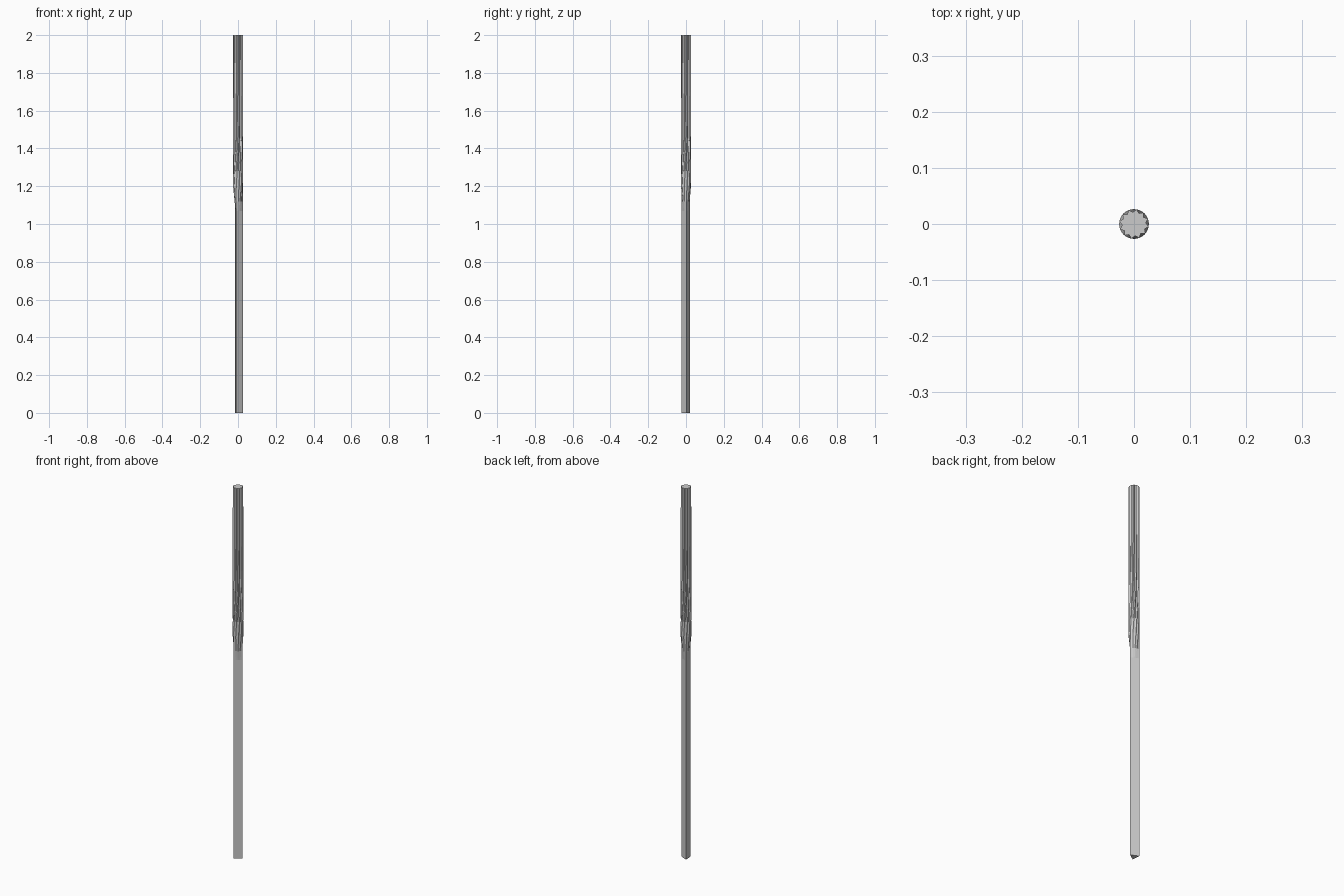
import bpy, bmesh
from math import sin, cos, pi, radians

if "Cube" in bpy.data.objects:
    bpy.data.objects.remove(bpy.data.objects["Cube"])

SIDES = 24            # 12 ridges and 12 grooves
START = radians(5)
R_TRI, R_OUT, R_IN = 0.0255, 0.0265, 0.021


def triangle_point(i):
    a = 2 * pi * i / SIDES
    r = R_TRI * cos(pi / 3) / cos(a % (2 * pi / 3) - pi / 3)
    return r * cos(a + START), r * sin(a + START)


def fluted_point(i, twist, depth):
    a = 2 * pi * i / SIDES + START + radians(twist)
    r = R_OUT if i % 2 == 0 else R_OUT - (R_OUT - R_IN) * depth
    return r * cos(a), r * sin(a)


# height, blend from triangle to flutes, twist in degrees, groove depth
sections = [
    (1.07, 0.0, 0, 0.0), (1.12, 0.4, 0, 0.2), (1.20, 1.0, 5, 0.4),
    (1.28, 1.0, 15, 0.7), (1.36, 1.0, 26, 0.9), (1.45, 1.0, 36, 1.0),
    (1.55, 1.0, 41, 1.0), (1.70, 1.0, 44, 1.0), (2.00, 1.0, 45, 1.0),
]


def make_object(name, bm):
    bmesh.ops.recalc_face_normals(bm, faces=bm.faces)
    me = bpy.data.meshes.new(name)
    bm.to_mesh(me)
    bm.free()
    ob = bpy.data.objects.new(name, me)
    bpy.context.collection.objects.link(ob)


def loft(rings, cap_bottom, cap_top):
    bm = bmesh.new()
    loops = [[bm.verts.new(p) for p in ring] for ring in rings]
    for low, high in zip(loops, loops[1:]):
        n = len(low)
        for i in range(n):
            j = (i + 1) % n
            bm.faces.new((low[i], low[j], high[j], high[i]))
    if cap_bottom:
        bm.faces.new(loops[0][::-1])
    if cap_top:
        bm.faces.new(loops[-1])
    return bm


# Plain three-sided lower shaft
shaft = [[(*triangle_point(i), z) for i in (0, 8, 16)] for z in (0, 1.07)]
make_object("triangular_shaft", loft(shaft, True, False))

# Twisted transition rising into the straight fluted end
rings = []
for z, blend, twist, depth in sections:
    ring = []
    for i in range(SIDES):
        tx, ty = triangle_point(i)
        fx, fy = fluted_point(i, twist, depth)
        ring.append((tx + (fx - tx) * blend, ty + (fy - ty) * blend, z))
    rings.append(ring)
make_object("fluted_end", loft(rings, False, True))
